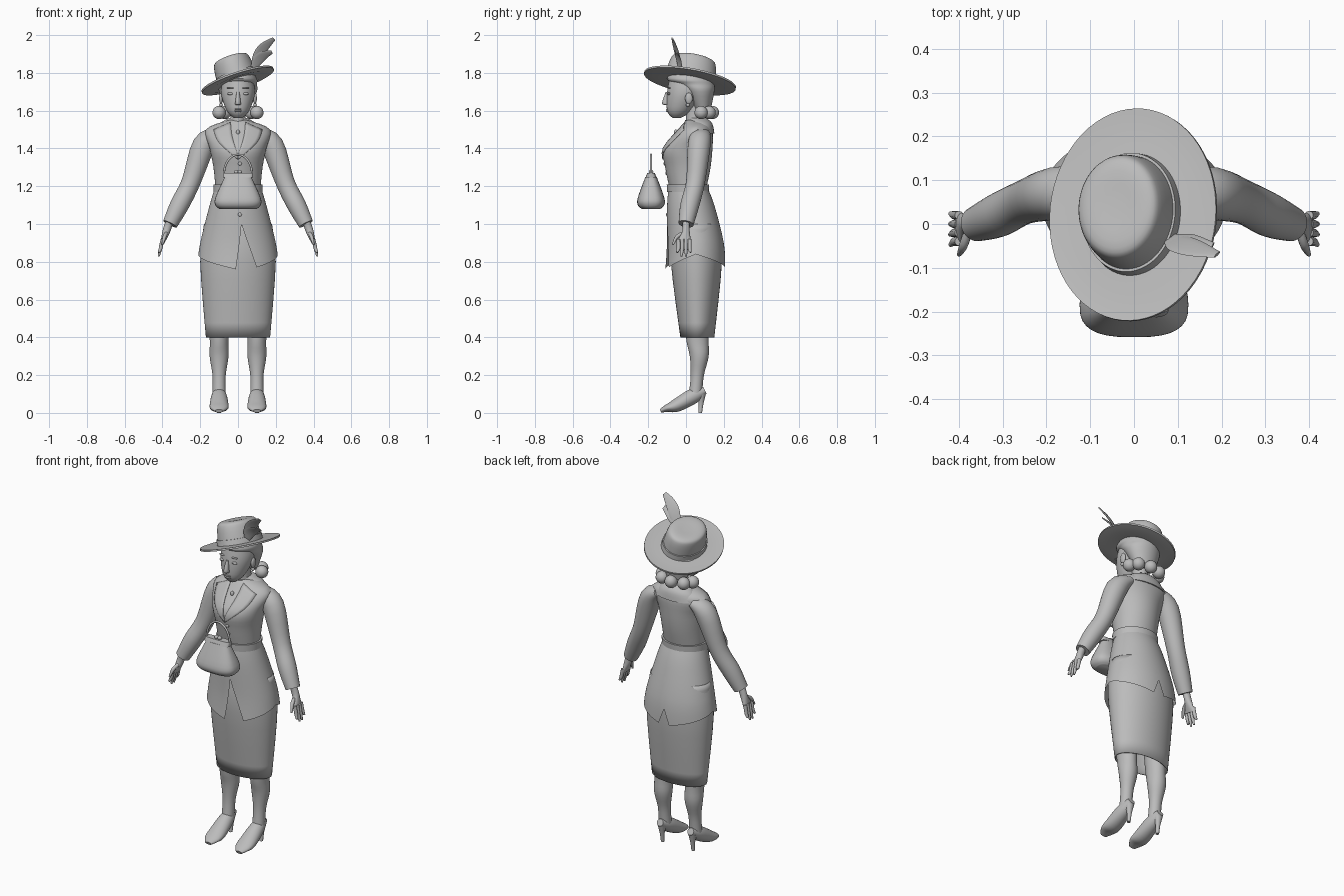
import bpy, bmesh, math
from mathutils import Vector, Matrix

if "Cube" in bpy.data.objects:
    bpy.data.objects.remove(bpy.data.objects["Cube"], do_unlink=True)

colour = (.5, .5, .5, 1)
grey = bpy.data.materials.new("plain grey")
grey.use_nodes = True
grey.diffuse_color = colour
grey.node_tree.nodes["Principled BSDF"].inputs["Base Color"].default_value = colour
parts = []


def finish(name, bm, matrix=None, thickness=None):
    """Turn a bmesh into a named part."""
    if matrix:
        bm.transform(matrix)
    bmesh.ops.recalc_face_normals(bm, faces=bm.faces)
    mesh = bpy.data.meshes.new(name)
    bm.to_mesh(mesh)
    bm.free()
    mesh.materials.append(grey)
    obj = bpy.data.objects.new(name, mesh)
    bpy.context.collection.objects.link(obj)
    parts.append(obj)
    if thickness:
        obj.modifiers.new("thickness", "SOLIDIFY").thickness = thickness


def smooth(rows, steps=4):
    """Resample rows of numbers along a soft curve."""
    rows = [Vector(row) for row in rows]
    last = len(rows) - 1
    out = []
    for i in range(last):
        start, end = rows[i], rows[i + 1]
        leave = (end - rows[max(i - 1, 0)]) / 2
        arrive = (rows[min(i + 2, last)] - start) / 2
        for k in range(steps):
            t = k / steps
            u = 1 - t
            out.append(start * (u * u * (1 + 2 * t)) + end * (t * t * (3 - 2 * t))
                       + leave * (t * u * u) - arrive * (t * t * u))
    return out + [rows[last]]


def skin(name, rings, caps=True, matrix=None, thickness=None):
    """Join closed rings of points with quads."""
    bm = bmesh.new()
    loops = [[bm.verts.new(point) for point in ring] for ring in rings]
    for low, high in zip(loops, loops[1:]):
        for i in range(len(low)):
            bm.faces.new((low[i - 1], low[i], high[i], high[i - 1]))
    if caps:
        bm.faces.new(loops[0])
        bm.faces.new(loops[-1])
    finish(name, bm, matrix, thickness)


def loft(name, rows, ref=None, sides=32, power=2, steps=4, matrix=None, **options):
    """Rows are x, y, z and one or two radii; rings lie flat, or follow the path if ref is set."""
    rows = smooth([row if len(row) > 4 else (*row, row[-1]) for row in rows], steps)
    centres = [Vector(row[:3]) for row in rows]
    rings = []
    for i, row in enumerate(rows):
        u, v = Vector((1, 0, 0)), Vector((0, 1, 0))
        if ref:
            along = (centres[min(i + 1, len(rows) - 1)] - centres[max(i - 1, 0)]).normalized()
            u = Vector(ref)
            u = (u - along * u.dot(along)).normalized()
            v = along.cross(u)
        ring = []
        for k in range(sides):
            angle = math.tau * k / sides
            c, s = math.cos(angle), math.sin(angle)
            ring.append(centres[i] + u * row[3] * math.copysign(abs(c) ** (2 / power), c)
                        + v * row[4] * math.copysign(abs(s) ** (2 / power), s))
        rings.append(ring)
    skin(name, rings, matrix=matrix, **options)


def body(name, rows, **options):
    """Rows are height, half width, front y and back y."""
    loft(name, [(0, (front + back) / 2, z, width, (back - front) / 2) for z, width, front, back in rows],
         sides=48, **options)


def ball(name, at, size):
    bm = bmesh.new()
    bmesh.ops.create_uvsphere(bm, u_segments=20, v_segments=14, radius=1)
    finish(name, bm, Matrix.Translation(at) @ Matrix.Diagonal((*size, 1)))


def section(rows, z):
    """Half width, front and back of a body at a height."""
    rows = sorted(smooth(rows), key=lambda row: row[0])
    z = min(max(z, rows[0][0]), rows[-1][0])
    for low, high in zip(rows, rows[1:]):
        if z <= high[0]:
            return low.lerp(high, (z - low[0]) / (high[0] - low[0]))[1:]


def band(name, rows, heights, lift):
    """A strap wrapped around a body."""
    wrapped = [(z, *section(rows, z)) for z in heights]
    body(name, [(z, width + lift, front - lift, back + lift) for z, width, front, back in wrapped])


def on_front(rows, x, z, lift=0):
    width, front, back = section(rows, z)
    bulge = math.sqrt(max(0, 1 - (x / width) ** 2))
    return Vector((x, (front + back) / 2 - (back - front) / 2 * bulge - lift, z))


# Skirt
body("skirt", [(.4, .17, -.03, .15), (.8, .2, -.08, .19), (1, .18, -.07, .17)], caps=False, thickness=.005)

# Jacket body
torso = [(1.2, .12, -.09, .11), (1.3, .13, -.11, .13), (1.4, .15, -.12, .14),
         (1.5, .17, -.04, .14), (1.55, .05, 0, .1)]
body("jacket_torso", torso)
band("belt", torso, (1.17, 1.21), .01)
body("collar", [(1.48, .14, 0, .15), (1.53, .1, .02, .14), (1.56, .05, .01, .11)])

# Flared jacket hem with a front opening and a back vent
flare = [(1.2, .12, -.09, .11), (1.1, .15, -.1, .15), (.9, .2, -.1, .2), (.75, .22, -.11, .21)]
hem = [(-180, .86), (-171, .77), (-90, .84), (-3, .76), (6, 1), (27, .77), (90, .84), (171, .77), (180, .86)]


def hem_height(angle):
    for (a, low), (b, high) in zip(hem, hem[1:]):
        if angle <= b:
            return low + (high - low) * (angle - a) / (b - a)


def hem_point(angle, drop):
    z = 1.2 + (hem_height(angle) - 1.2) * drop
    width, front, back = section(flare, z)
    turn = math.radians(angle)
    return (width * math.sin(turn), (front + back) / 2 - (back - front) / 2 * math.cos(turn), z)


skin("jacket_hem", [[hem_point(angle, step / 20) for angle in range(-180, 180, 3)] for step in range(21)], caps=False)

# Lapels and buttons, laid on the chest
inner = smooth([(.04, 1.54), (.03, 1.46), (0, 1.36)])
outer = smooth([(.13, 1.5), (.1, 1.43), (0, 1.34)])
for side, name in ((1, "left_lapel"), (-1, "right_lapel")):
    bm = bmesh.new()
    grid = [[bm.verts.new(on_front(torso, side * p[0], p[1], .005))
             for p in (a.lerp(b, k / 5) for k in range(6))] for a, b in zip(inner, outer)]
    for a, b in zip(grid, grid[1:]):
        for k in range(5):
            bm.faces.new((a[k], a[k + 1], b[k + 1], b[k]))
    finish(name, bm, thickness=.005)
for rows, z in ((torso, 1.32), (torso, 1.27), (flare, 1.05)):
    ball("button", on_front(rows, .01, z), (.01, .005, .01))

# Arms, hands, legs and shoes
across, forward = (1, 0, 0), (0, 1, 0)
for side, name in ((1, "left_"), (-1, "right_")):
    flip = Matrix.Diagonal((side, 1, 1, 1))
    stance = flip @ Matrix.Translation((.1, 0, 0))
    loft(name + "sleeve", [(.11, .08, 1.48, .05, .03), (.18, .07, 1.42, .06), (.25, .05, 1.22, .05),
                           (.31, .02, 1.1, .05), (.36, 0, 1, .04)], ref=forward, matrix=flip)
    loft(name + "palm", [(.36, 0, 1.02, .02), (.38, 0, .96, .02), (.4, -.01, .9, .04, .01)],
         ref=forward, matrix=flip)
    for k in range(4):
        y = k / 50 - .04
        tip = .85 - math.sin(math.pi * k / 3) / 40
        loft(name + "finger", [(.4, y, .92, .01), (.41, y, .87, .01), (.42, y * 1.2, tip, .005)],
             ref=forward, sides=10, matrix=flip)
    loft(name + "thumb", [(.38, -.02, .95, .01), (.39, -.05, .93, .01), (.4, -.07, .89, .005)],
         ref=across, sides=10, matrix=flip)
    loft(name + "leg", [(0, .06, .6, .07), (0, .06, .4, .05, .06), (0, .07, .3, .05),
                        (0, .06, .2, .035), (0, .05, .1, .035)], matrix=stance)
    loft(name + "shoe", [(0, -.135, .01, .02, .01), (0, -.1, .025, .045, .02), (0, -.05, .04, .05, .035),
                         (0, .04, .09, .04), (0, .1, .12, .02)], ref=across, matrix=stance)
    loft(name + "heel", [(0, .08, .1, .025), (0, .08, .05, .013), (0, .075, 0, .01)], matrix=stance)
    # Face features in pairs
    ball(name + "eye", (side * .04, -.09, 1.69), (.017, .008, .007))
    ball(name + "eyebrow", (side * .04, -.09, 1.72), (.02, .01, .003))
    ball(name + "ear", (side * .09, .015, 1.665), (.01, .02, .03))
    ball(name + "earring", (side * .09, .01, 1.63), (.01, .01, .01))

# Neck, head and face
neck = [(1.5, .06, 0, .11), (1.55, .04, 0, .1), (1.65, .04, 0, .09)]
body("neck", neck)
band("necklace", neck, (1.54, 1.55), .005)
ball("pendant", on_front(torso, 0, 1.485), (.01, .01, .015))
body("head", [(1.56, .02, -.07, -.03), (1.6, .06, -.1, .03), (1.7, .09, -.1, .1), (1.8, .07, -.08, .1)])
loft("nose", [(0, -.1, 1.7, .007), (0, -.107, 1.64, .015, .02), (0, -.1, 1.63, .01)])
for name, z in (("upper_lip", 1.608), ("lower_lip", 1.598)):
    ball(name, (0, -.095, z), (.02, .01, .006))

# Hair with rolled curls at the nape
body("hair", [(1.6, .06, .05, .13), (1.7, .1, -.01, .15), (1.74, .1, -.06, .15),
              (1.77, .1, -.1, .14), (1.83, .06, -.06, .1)])
for k in range(-2, 3):
    angle = k * math.pi / 4
    ball("curl", (math.sin(angle) / 10, .08 + .06 * math.cos(angle), 1.59), [.035] * 3)

# Tilted oval hat
tilt = Vector((0, 0, 1)).rotation_difference(Vector((-.33, .18, 1))).to_matrix().to_4x4()
hat = Matrix.Translation((0, .02, 1.755)) @ tilt


def hat_part(name, profile, **options):
    loft(name, [(0, 0, height, radius, radius * 1.23) for height, radius in profile],
         sides=64, matrix=hat, **options)


hat_part("hat_brim", [(0, .1), (-.005, .15), (0, .2), (.01, .2), (.005, .15), (.01, .1)], steps=1)
hat_part("hat_crown", [(0, .11), (.1, .1), (.13, .08), (.13, .02)])
hat_part("hat_band", [(.01, .115), (.04, .112)], steps=1)


def feather(name, tip):
    """A bowed leaf, widest in the middle."""
    rows = []
    for k in range(9):
        t = k / 8
        bow = math.sin(math.pi * t)
        centre = Vector((.08, -.03, 1.81)).lerp(Vector(tip), t) + Vector((-1, 0, 1)) * bow / 60
        rows.append((*centre, .012 + .02 * bow, .003))
    loft(name, rows, ref=(.7, .5, -.5), sides=12)


feather("tall_feather", (.19, -.07, 1.98))
feather("short_feather", (.18, -.05, 1.91))

# Handbag
carry = Matrix.Translation((0, -.185, 1.08))


def bag_part(name, profile, power):
    loft(name, [(0, 0, height, width, depth) for height, width, depth in profile], power=power, matrix=carry)


bag_part("bag", [(0, .1, .05), (.02, .12, .07), (.06, .12, .07), (.17, .07, .03)], 2.8)
bag_part("bag_frame", [(.165, .08, .03), (.19, .08, .02)], 4)
for x in (-.01, .01):
    ball("bag_clasp", (x, -.185, 1.275), [.012] * 3)
arch = [math.pi * k / 10 for k in range(11)]
loft("bag_handle", [(.075 * math.cos(a), 0, .18 + .107 * math.sin(a), .006) for a in arch],
     ref=forward, sides=10, matrix=carry)

# Smooth shading with sharp creases
bpy.ops.object.select_all(action="DESELECT")
for obj in parts:
    obj.select_set(True)
bpy.context.view_layer.objects.active = parts[0]
bpy.ops.object.shade_smooth_by_angle(angle=math.radians(40))
